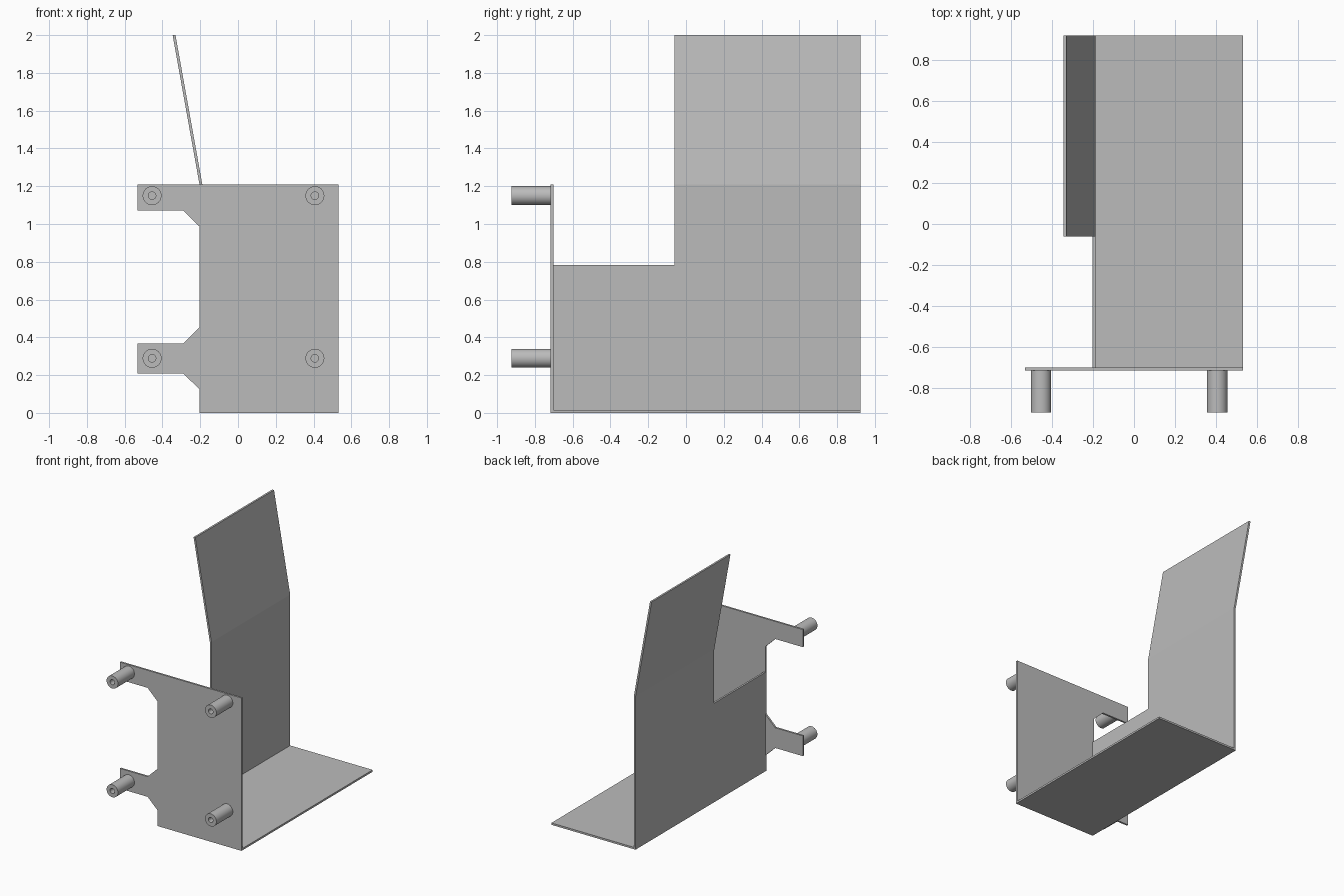
import bpy, bmesh, math
from mathutils import Vector, Matrix

cube = bpy.data.objects.get("Cube")
if cube:
    bpy.data.objects.remove(cube, do_unlink=True)

grey = bpy.data.materials.new("sheet grey")
grey.use_nodes = True
colour = (0.5, 0.5, 0.5, 1)
grey.diffuse_color = colour
grey.node_tree.nodes["Principled BSDF"].inputs["Base Color"].default_value = colour

T = 0.015                        # sheet thickness
RIGHT, LEFT = -0.204, 0.533      # folded edge and free edge of the sheet
FRONT, BACK = -0.717, 0.923
STEP_Y, STEP_Z = -0.062, 0.784   # notch in the side wall
BEND, TOP = 1.21, 2.0
LEAN = 0.142


def finish(name, bm):
    bmesh.ops.recalc_face_normals(bm, faces=bm.faces)
    mesh = bpy.data.meshes.new(name)
    bm.to_mesh(mesh)
    bm.free()
    mesh.materials.append(grey)
    obj = bpy.data.objects.new(name, mesh)
    bpy.context.collection.objects.link(obj)
    return obj


def prism(name, outline, offset):
    """Extrude a planar 3D outline along an offset."""
    bm = bmesh.new()
    face = bm.faces.new([bm.verts.new(p) for p in outline])
    moved = bmesh.ops.extrude_face_region(bm, geom=[face], use_keep_orig=True)["geom"]
    verts = [v for v in moved if isinstance(v, bmesh.types.BMVert)]
    bmesh.ops.translate(bm, verts=verts, vec=Vector(offset))
    return finish(name, bm)


# Front plate with two mounting tabs
plate = [(RIGHT, 0), (LEFT, 0), (LEFT, BEND), (-LEFT, BEND), (-LEFT, 1.071),
         (-0.29, 1.071), (RIGHT, 0.987), (RIGHT, 0.452), (-0.29, 0.368),
         (-LEFT, 0.368), (-LEFT, 0.208), (-0.29, 0.208), (RIGHT, 0.126)]
prism("front_plate", [(x, FRONT, z) for x, z in plate], (0, T, 0))

# Floor sheet
inner = FRONT + T
floor = [(RIGHT + T, inner), (LEFT, inner), (LEFT, BACK), (RIGHT + T, BACK)]
prism("floor_sheet", [(x, y, 0) for x, y in floor], (0, 0, T))

# Side wall with its notch
wall = [(inner, 0), (BACK, 0), (BACK, BEND), (STEP_Y, BEND),
        (STEP_Y, STEP_Z), (inner, STEP_Z)]
prism("side_wall", [(RIGHT, y, z) for y, z in wall], (T, 0, 0))

# Upper flap leaning outwards
flap = [(RIGHT, BEND), (RIGHT + T, BEND), (RIGHT + T - LEAN, TOP), (RIGHT - LEAN, TOP)]
prism("leaning_flap", [(x, STEP_Y, z) for x, z in flap], (0, BACK - STEP_Y, 0))

# Four hollow standoffs
for side, x in (("right", -0.455), ("left", 0.407)):
    for level, z in (("lower", 0.289), ("upper", 1.15)):
        bm = bmesh.new()
        profile = [(0.05, FRONT), (0.05, -BACK), (0.02, -BACK), (0.02, FRONT)]
        verts = [bm.verts.new((r, y, 0)) for r, y in profile]
        edges = [bm.edges.new(pair) for pair in zip(verts, verts[1:])]
        bmesh.ops.spin(bm, geom=verts + edges, cent=(0, 0, 0), axis=(0, 1, 0),
                       angle=math.tau, steps=32, use_merge=True)
        bmesh.ops.remove_doubles(bm, verts=bm.verts, dist=0.0005)
        bmesh.ops.transform(bm, matrix=Matrix.Translation((x, 0, z)), verts=bm.verts)
        post = finish(f"{level}_{side}_standoff", bm)
        bpy.ops.object.select_all(action="DESELECT")
        post.select_set(True)
        bpy.context.view_layer.objects.active = post
        bpy.ops.object.shade_smooth_by_angle(angle=math.radians(35))
